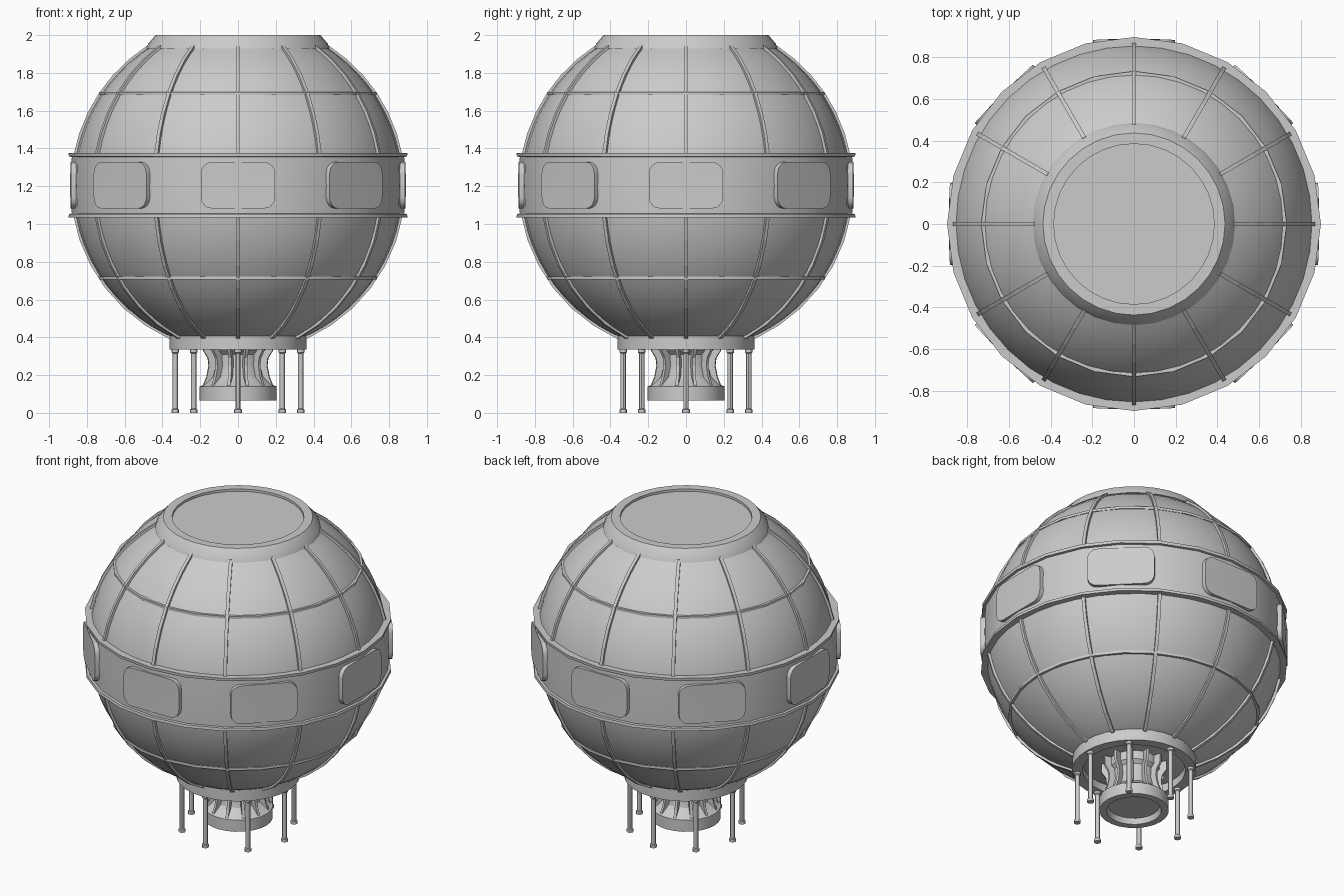
import bpy, bmesh, math
from math import sin, cos, pi, sqrt, radians

if "Cube" in bpy.data.objects:
    bpy.data.objects.remove(bpy.data.objects["Cube"])

CZ, R = 1.2, 0.872   # centre height and radius of the globe


def finish(name, bm, smooth=None):
    bmesh.ops.remove_doubles(bm, verts=bm.verts, dist=1e-5)
    bmesh.ops.recalc_face_normals(bm, faces=bm.faces)
    me = bpy.data.meshes.new(name)
    bm.to_mesh(me)
    bm.free()
    ob = bpy.data.objects.new(name, me)
    bpy.context.collection.objects.link(ob)
    if smooth:
        bpy.ops.object.select_all(action='DESELECT')
        ob.select_set(True)
        bpy.context.view_layer.objects.active = ob
        bpy.ops.object.shade_smooth_by_angle(angle=radians(smooth))
    return ob


def lathe(name, prof, n, closed=False, smooth=30):
    """Spin an (r, z) profile round z; r = 0 ends collapse to a point."""
    bm = bmesh.new()
    rows = [[bm.verts.new((r * cos(2*pi*i/n), r * sin(2*pi*i/n), z)) for i in range(n)]
            if r > 0 else [bm.verts.new((0, 0, z))] * n for r, z in prof]
    for k in range(len(rows) if closed else len(rows) - 1):
        a, b = rows[k], rows[(k + 1) % len(rows)]
        for i in range(n):
            j = (i + 1) % n
            bm.faces.new(list(dict.fromkeys((a[i], a[j], b[j], b[i]))))
    return finish(name, bm, smooth)


def plate(name, outline, thick, angle):
    """Thin radial plate: (r, z) outline extruded sideways, turned to angle."""
    bm = bmesh.new()
    c, s = cos(angle), sin(angle)
    sides = [[bm.verts.new((r*c - t*s, r*s + t*c, z)) for r, z in outline]
             for t in (-thick / 2, thick / 2)]
    n = len(outline)
    for v in sides:
        bm.faces.new(v)
    for i in range(n):
        j = (i + 1) % n
        bm.faces.new((sides[0][i], sides[0][j], sides[1][j], sides[1][i]))
    return finish(name, bm)


def arc(rad, z0, z1, n):
    a0, a1 = math.asin((z0 - CZ) / rad), math.asin((z1 - CZ) / rad)
    return [(rad * cos(a0 + (a1-a0)*i/n), CZ + rad * sin(a0 + (a1-a0)*i/n))
            for i in range(n + 1)]


# Globe shell
lathe("globe_shell", [(0, 0.385)] + arc(R, 0.385, 1.95, 24) + [(0, 1.95)], 40)

# Top collar with recessed lid
lathe("top_collar", [(0.45, 1.925), (0.485, 1.93), (0.475, 1.955), (0.437, 2.0),
                     (0.385, 2.0), (0.385, 1.97)], 32, closed=True)
lathe("top_lid", [(0, 1.985), (0.388, 1.985)], 32)

# Equator band with raised rims
lathe("equator_band", [(0.84, 1.035), (0.897, 1.035), (0.895, 1.053), (0.88, 1.055),
                       (0.884, 1.2), (0.88, 1.355), (0.895, 1.357), (0.897, 1.375),
                       (0.84, 1.375)], 24, closed=True)

# Latitude rings
for nm, z in (("upper", 1.69), ("lower", 0.715)):
    r = sqrt(R * R - (z - CZ) ** 2)
    lathe(nm + "_ring", [(r - 0.03, z - 0.008), (r + 0.012, z - 0.008),
                         (r + 0.012, z + 0.008), (r - 0.03, z + 0.008)], 24, closed=True)

# Longitudinal ribs
for k in range(12):
    for nm, z0, z1 in (("upper_rib", 1.36, 1.945), ("lower_rib", 0.395, 1.05)):
        plate(nm, arc(R + 0.014, z0, z1, 6) + arc(R - 0.03, z0, z1, 6)[::-1],
              0.02, k * pi / 6)


# Rounded window panels, almost flat
def window(angle):
    bm = bmesh.new()
    w, h, cr = 0.197, 0.123, 0.06
    pts = []
    for q, (sx, sz) in enumerate(((1, 1), (-1, 1), (-1, -1), (1, -1))):
        for i in range(5):
            a = q * pi / 2 + i * pi / 8
            pts.append((sx * (w - cr) + cr * cos(a), sz * (h - cr) + cr * sin(a)))
    c, s = cos(angle), sin(angle)

    def ring(off):
        return [bm.verts.new(((0.889 - 0.15*t*t + off)*c - t*s,
                              (0.889 - 0.15*t*t + off)*s + t*c, 1.205 + z)) for t, z in pts]
    front, back = ring(0), ring(-0.04)
    mid = bm.verts.new((0.89 * c, 0.89 * s, 1.205))
    n = len(pts)
    for i in range(n):
        j = (i + 1) % n
        bm.faces.new((front[i], front[j], mid))
        bm.faces.new((front[i], front[j], back[j], back[i]))
    finish("window_panel", bm, 30)


for k in range(8):
    window(k * pi / 4)

# Bottom collar
lathe("bottom_collar", [(0.30, 0.335), (0.362, 0.335), (0.362, 0.41), (0.30, 0.41)],
      32, closed=True)

# Nozzle: waisted core flaring to a hollow drum
lathe("nozzle", [(0.15, 0.40), (0.15, 0.33), (0.13, 0.31), (0.125, 0.25), (0.14, 0.19),
                 (0.19, 0.145), (0.203, 0.14), (0.203, 0.065), (0.16, 0.065),
                 (0.15, 0.10), (0, 0.10)], 24)
for k in range(12):
    plate("nozzle_fin", [(0.10, 0.14), (0.193, 0.14), (0.172, 0.19), (0.16, 0.25),
                         (0.165, 0.29), (0.19, 0.33), (0.19, 0.40), (0.10, 0.40)],
          0.016, (k + 0.5) * pi / 6)

# Legs with feet and top caps
for k in range(8):
    leg = lathe("leg", [(0, 0), (0.02, 0), (0.02, 0.018), (0.014, 0.022), (0.014, 0.315),
                        (0.02, 0.32), (0.02, 0.34), (0, 0.34)], 12)
    leg.location = (0.332 * cos(k * pi / 4), 0.332 * sin(k * pi / 4), 0)
